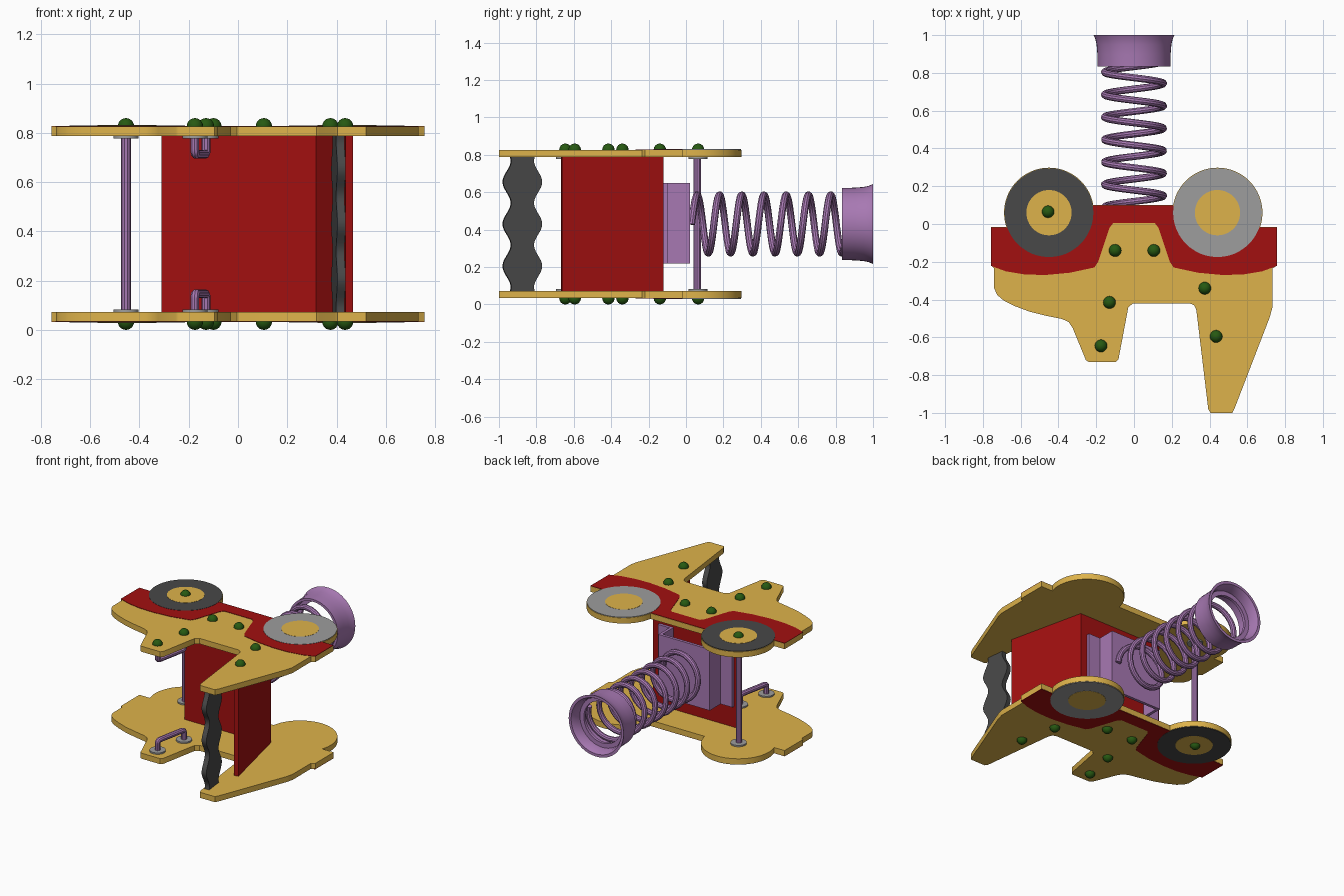
import bpy, bmesh
from math import pi, sin, cos, radians
from mathutils import Vector, Matrix

if "Cube" in bpy.data.objects:
    bpy.data.objects.remove(bpy.data.objects["Cube"])

MID = 0.43  # height of the mirror plane between the two side boards


def material(name, rgb):
    m = bpy.data.materials.new(name)
    m.diffuse_color = (*rgb, 1)
    m.use_nodes = True
    m.node_tree.nodes["Principled BSDF"].inputs["Base Color"].default_value = m.diffuse_color
    return m


GOLD = material("gold_board", (0.73, 0.45, 0.07))
RED = material("red_paint", (0.36, 0.005, 0.005))
VIOLET = material("violet_metal", (0.39, 0.19, 0.45))
DARK = material("dark_grey", (0.065, 0.065, 0.065))
LIGHT = material("light_grey", (0.34, 0.34, 0.34))
GREEN = material("green_cap", (0.02, 0.10, 0.006))


def finish(ob, mat):
    if mat:
        ob.data.materials.append(mat)
    bpy.ops.object.select_all(action='DESELECT')
    ob.select_set(True)
    bpy.context.view_layer.objects.active = ob
    if ob.type == 'CURVE':
        bpy.ops.object.convert(target='MESH')
    bpy.ops.object.shade_smooth_by_angle(angle=radians(35))
    return ob


def from_bmesh(name, bm, mat):
    bmesh.ops.recalc_face_normals(bm, faces=bm.faces)
    me = bpy.data.meshes.new(name)
    bm.to_mesh(me)
    bm.free()
    ob = bpy.data.objects.new(name, me)
    bpy.context.collection.objects.link(ob)
    return finish(ob, mat)


def prism(name, pts, z0, z1, mat, matrix=None):
    """Extrude a flat outline from z0 to z1."""
    bm = bmesh.new()
    face = bm.faces.new([bm.verts.new((x, y, z0)) for x, y in pts])
    top = bmesh.ops.extrude_face_region(bm, geom=[face])["geom"]
    verts = [v for v in top if isinstance(v, bmesh.types.BMVert)]
    bmesh.ops.translate(bm, vec=(0, 0, z1 - z0), verts=verts)
    if matrix:
        bm.transform(matrix)
    return from_bmesh(name, bm, mat)


def tube(name, pts, radius, mat, kind='POLY', res=6):
    cu = bpy.data.curves.new(name, 'CURVE')
    cu.dimensions = '3D'
    cu.bevel_depth, cu.bevel_resolution = radius, 3
    cu.use_fill_caps = True
    sp = cu.splines.new(kind)
    sp.points.add(len(pts) - 1)
    for p, co in zip(sp.points, pts):
        p.co = (*co, 1)
    if kind == 'NURBS':
        sp.order_u, sp.use_endpoint_u, sp.resolution_u = 3, True, res
    ob = bpy.data.objects.new(name, cu)
    bpy.context.collection.objects.link(ob)
    return finish(ob, mat)


def arc(cx, cy, r, a0, a1, n=40):
    return [(cx + r * cos(radians(a0 + (a1 - a0) * i / n)),
             cy + r * sin(radians(a0 + (a1 - a0) * i / n))) for i in range(n + 1)]


def circle(c, r):
    return arc(c[0], c[1], r, 0, 352.5, 47)


# Outlines of the side board and its painted band
WL, WR, R = (-0.45, 0.06), (0.442, 0.06), 0.238
lower = [(0.757, -0.016), (0.757, -0.22), (0.733, -0.235), (0.733, -0.44), (0.72, -0.49),
         (0.535, -0.97), (0.52, -1.0), (0.405, -1.0), (0.393, -0.98), (0.33, -0.455),
         (0.318, -0.43), (0.295, -0.42), (-0.005, -0.42), (-0.03, -0.44), (-0.082, -0.715),
         (-0.095, -0.73), (-0.24, -0.73), (-0.255, -0.72), (-0.325, -0.55), (-0.345, -0.52),
         (-0.38, -0.503), (-0.46, -0.487), (-0.55, -0.465), (-0.63, -0.435), (-0.69, -0.405),
         (-0.725, -0.375), (-0.74, -0.34), (-0.74, -0.235), (-0.757, -0.22), (-0.757, -0.016)]
board = lower + arc(*WL, R, 198.6, 9.7) + arc(*WR, R, 170.3, -18.6)

sag = [(0.757, -0.222), (0.68, -0.25), (0.58, -0.267), (0.47, -0.27), (0.34, -0.258),
       (0.21, -0.23), (0.19, -0.2), (0.13, -0.02), (0.11, 0.005)]
half = [(0.215, 0.098), (0.665, -0.018), (0.757, -0.018)] + sag
band = half + [(-x, y) for x, y in reversed(half)]

BOLTS = [(-0.455, 0.065), (-0.10, -0.14), (0.105, -0.14), (-0.13, -0.415),
         (-0.175, -0.645), (0.375, -0.34), (0.435, -0.595)]

# Both boards with paint, bolts and handles, mirrored about MID
for s, tag in ((1, "upper"), (-1, "lower")):
    def z(h):
        return MID + s * h

    prism(f"{tag}_side_board", board, z(0.357), z(0.396), GOLD)
    prism(f"{tag}_painted_band", band, z(0.395), z(0.3985), RED)
    for side, c, mat in (("left", WL, DARK), ("right", WR, LIGHT)):
        prism(f"{tag}_{side}_wheel", circle(c, 0.235), z(0.395), z(0.4), mat)
        prism(f"{tag}_{side}_hub", circle(c, 0.12), z(0.395), z(0.4012), GOLD)
    for i, (x, y) in enumerate(BOLTS):
        bm = bmesh.new()
        bmesh.ops.create_uvsphere(bm, u_segments=20, v_segments=12, radius=0.033)
        bm.transform(Matrix.Translation((x, y, z(0.397))))
        from_bmesh(f"{tag}_bolt_cap_{i}", bm, GREEN)
    # grab handle and washers
    a, b = Vector((-0.13, -0.415)), Vector((-0.175, -0.645))
    path = [(a, 0.357), (a, 0.32), (a, 0.283), (a.lerp(b, 0.2), 0.283), (a.lerp(b, 0.5), 0.283),
            (a.lerp(b, 0.8), 0.283), (b, 0.283), (b, 0.32), (b, 0.357)]
    tube(f"{tag}_handle", [(p.x, p.y, z(h)) for p, h in path], 0.018, VIOLET, 'NURBS')
    for i, c in enumerate((a, b, BOLTS[0])):
        prism(f"{tag}_washer_{i}", circle(c, 0.051), z(0.347), z(0.358), LIGHT)

# Upright rod between the boards
tube("foot_rod", [(-0.455, 0.06, 0.075), (-0.455, 0.06, 0.785)], 0.02, VIOLET)

# Folded red panel: back wall and slanted side wall
prism("red_panel", [(-0.31, -0.12), (0.343, -0.12), (0.467, -0.662), (0.437, -0.668),
                    (0.316, -0.155), (-0.31, -0.155)], 0.073, 0.787, RED)

# Wavy strip along the long leg of the boards
n = 48
zs = [0.073 + 0.714 * i / n for i in range(n + 1)]
edge = [(0.083 + 0.022 * cos(2 * pi * (h - MID) / 0.225), h) for h in zs]
wave = edge + [(-w, h) for w, h in reversed(edge)]
u, side_dir = Vector((0.12, -0.993, 0)), Vector((0.993, 0.12, 0))
place = Matrix((u, (0, 0, 1), side_dir)).transposed().to_4x4()
place.translation = (0.408, -0.875, 0)
prism("wavy_strip", wave, -0.017, 0.017, DARK, place)

# Hat-shaped spring bracket
outer = [(0.29, -0.12), (0.29, -0.1), (0.2, -0.1), (0.2, 0.022)]
inner = [(0.18, 0.002), (0.18, -0.12)]
prism("spring_bracket", outer + [(-x, y) for x, y in reversed(outer)]
      + [(-x, y) for x, y in reversed(inner)] + inner, 0.22, 0.65, VIOLET)

# Coil spring along y
steps, y0, y1 = 24 * 7, 0.03, 0.87
coil = []
for i in range(steps + 1):
    y = y0 + (y1 - y0) * i / steps
    t = -2 * pi * (y - 0.06) / 0.119
    coil.append((0.156 * sin(t), y, MID + 0.156 * cos(t)))
tube("coil_spring", coil, 0.019, VIOLET)

# Flared collar at the spring end, revolved about y
profile = [(0.193, 0.835), (0.194, 0.9), (0.198, 0.95), (0.205, 0.98), (0.214, 1.0),
           (0.195, 1.0), (0.18, 0.97), (0.176, 0.93), (0.145, 0.93), (0.145, 0.91),
           (0.176, 0.91), (0.176, 0.835)]
bm = bmesh.new()
seg = 48
rings = [[bm.verts.new((r * cos(2 * pi * k / seg), y, MID + r * sin(2 * pi * k / seg)))
          for k in range(seg)] for r, y in profile]
for i, ring in enumerate(rings):
    nxt = rings[(i + 1) % len(rings)]
    for k in range(seg):
        j = (k + 1) % seg
        bm.faces.new((ring[k], ring[j], nxt[j], nxt[k]))
from_bmesh("spring_collar", bm, VIOLET)
